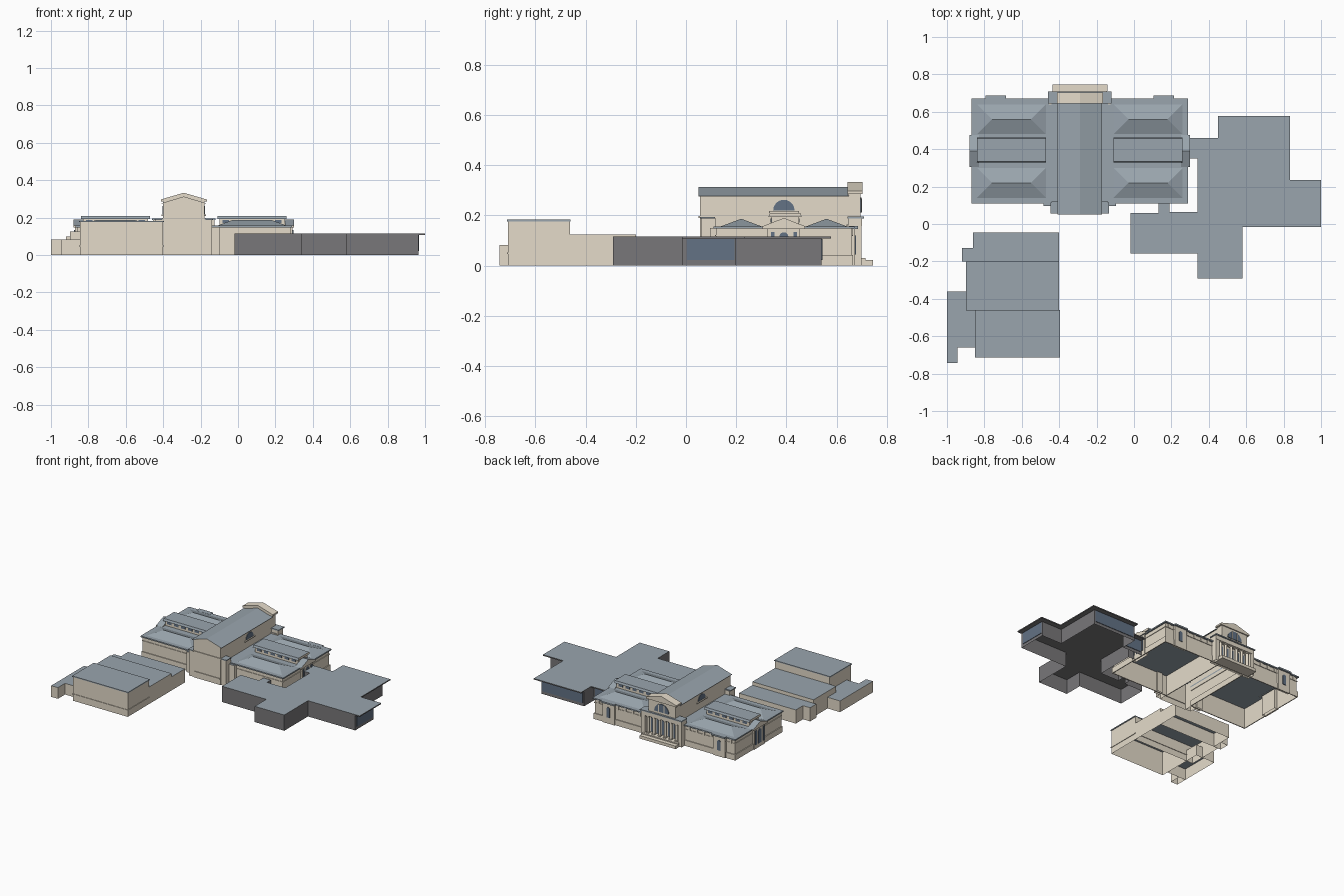
import bpy, bmesh, math

cube = bpy.data.objects.get("Cube")
if cube:
    bpy.data.objects.remove(cube)


def material(name, rgb):
    m = bpy.data.materials.new(name)
    m.use_nodes = True
    col = (*rgb, 1)
    m.diffuse_color = col
    m.node_tree.nodes["Principled BSDF"].inputs["Base Color"].default_value = col
    return m


STONE = material("cream stone", (0.78, 0.71, 0.59))
ROOF = material("blue grey roof", (0.32, 0.375, 0.42))
GREY = material("dark grey wall", (0.19, 0.185, 0.192))
GLASS = material("blue glass", (0.125, 0.17, 0.235))


def finish(name, bm, side, top, bottom):
    """Colour faces by direction; faces whose material is None are left open."""
    bmesh.ops.recalc_face_normals(bm, faces=bm.faces)
    me = bpy.data.meshes.new(name)
    slots = [m for m in dict.fromkeys((side, top, bottom)) if m]
    for m in slots:
        me.materials.append(m)
    gone = []
    for f in bm.faces:
        f.normal_update()
        m = top if f.normal.z > 0.3 else bottom if f.normal.z < -0.5 else side
        if m:
            f.material_index = slots.index(m)
        else:
            gone.append(f)
    bmesh.ops.delete(bm, geom=gone, context="FACES")
    bm.to_mesh(me)
    bm.free()
    ob = bpy.data.objects.new(name, me)
    bpy.context.collection.objects.link(ob)
    return ob


def prism(name, pts, axis, a, b, side, top, bottom):
    """Extrude a 2D outline along an axis from a to b."""
    place = {"x": lambda p, t: (t, p[0], p[1]),
             "y": lambda p, t: (p[0], t, p[1]),
             "z": lambda p, t: (p[0], p[1], t)}[axis]
    bm = bmesh.new()
    lo, hi = [[bm.verts.new(place(p, t)) for p in pts] for t in (a, b)]
    bm.faces.new(lo)
    bm.faces.new(hi)
    for i in range(len(pts)):
        j = (i + 1) % len(pts)
        bm.faces.new((lo[i], lo[j], hi[j], hi[i]))
    return finish(name, bm, side, top, bottom)


def box(name, x, y, z, side=STONE, top=STONE, bottom=STONE):
    pts = [(x[0], y[0]), (x[1], y[0]), (x[1], y[1]), (x[0], y[1])]
    return prism(name, pts, "z", z[0], z[1], side, top, bottom)


def shell(name, x, y, h, z0=0):
    """Room block, open underneath, with a flat roof."""
    return box(name, x, y, (z0, h), STONE, ROOF, None)


def slab(name, x, y, z, grow=0.01):
    """Overhanging roof edge."""
    return box(name, (x[0] - grow, x[1] + grow), (y[0] - grow, y[1] + grow), z, ROOF, ROOF, ROOF)


def band(name, x, y, z, out=0.004):
    """Raised course running round the outside of a block."""
    for k in (0, 1):
        o = out if k else -out
        box(name, tuple(sorted((x[k], x[k] + o))), (y[0] - out, y[1] + out), z)
        box(name, x, tuple(sorted((y[k], y[k] + o))), z)


def gable(name, axis, mid, half, z0, z1, peak, a, b, top=ROOF):
    pts = [(mid - half, z0), (mid + half, z0), (mid + half, z1), (mid, peak), (mid - half, z1)]
    return prism(name, pts, axis, a, b, STONE, top, top)


def glass(name, axis, at, mid, width, z0, z1, arch=False):
    """Thin window plate, optionally round-headed."""
    r = width / 2
    pts = [(mid - r, z0), (mid + r, z0)]
    if arch:
        pts += [(mid + r * math.cos(math.pi * i / 12), z1 + r * math.sin(math.pi * i / 12))
                for i in range(13)]
        if z1 == z0:
            pts = pts[2:]
    else:
        pts += [(mid + r, z1), (mid - r, z1)]
    return prism(name, pts, axis, at - 0.003, at + 0.003, GLASS, GLASS, GLASS)


def hip(name, x, y, z, inset):
    ym = sum(y) / 2
    bm = bmesh.new()
    co = [(x[0], y[0], z[0]), (x[1], y[0], z[0]), (x[1], y[1], z[0]), (x[0], y[1], z[0]),
          (x[0] + inset, ym, z[1]), (x[1] - inset, ym, z[1])]
    v = [bm.verts.new(c) for c in co]
    for f in ((0, 1, 5, 4), (1, 2, 5), (2, 3, 4, 5), (3, 0, 4), (3, 2, 1, 0)):
        bm.faces.new([v[i] for i in f])
    return finish(name, bm, ROOF, ROOF, ROOF)


C = -0.29  # centre line of the main building

# Central hall
shell("hall_walls", (C - 0.11, C + 0.11), (0.055, 0.65), 0.277)
gable("hall_roof", "y", C, 0.12, 0.275, 0.277, 0.313, 0.05, 0.65)
box("hall_front_band", (C - 0.115, C + 0.115), (0.05, 0.06), (0.19, 0.197))
box("hall_front_sill", (C - 0.105, C + 0.105), (0.05, 0.06), (0.042, 0.048))

# Mirrored gallery wings
for s, tag in ((-1, "right"), (1, "left")):
    def span(a, b):
        return tuple(sorted((C + s * a, C + s * b)))

    shell(f"{tag}_hall_front_block", span(0.11, 0.15), (0.06, 0.12), 0.188)
    slab(f"{tag}_hall_front_block_roof", span(0.115, 0.15), (0.062, 0.11), (0.188, 0.194), 0.006)
    shell(f"{tag}_wing_walls", span(0.11, 0.57), (0.12, 0.66), 0.148)
    box(f"{tag}_wing_cornice", span(0.11, 0.58), (0.11, 0.672), (0.148, 0.157), ROOF, ROOF, ROOF)
    band(f"{tag}_wing_frieze", span(0.11, 0.57), (0.12, 0.66), (0.118, 0.123))
    band(f"{tag}_wing_plinth", span(0.11, 0.57), (0.12, 0.66), (0, 0.042), 0.006)
    shell(f"{tag}_corner_block", span(0.15, 0.195), (0.095, 0.13), 0.15)
    for y, part in ((0.14, "front"), (0.48, "back")):
        hip(f"{tag}_{part}_hip_roof", span(0.18, 0.55), (y, y + 0.16), (0.157, 0.187), 0.08)

    # Clerestory with a row of small windows on both sides
    shell(f"{tag}_clerestory", span(0.19, 0.54), (0.34, 0.45), 0.195, 0.155)
    prism(f"{tag}_clerestory_roof", [(0.328, 0.193), (0.462, 0.193), (0.456, 0.209), (0.334, 0.209)],
          "x", *span(0.18, 0.55), STONE, ROOF, ROOF)
    for i in range(6):
        for y in (0.34, 0.45):
            glass(f"{tag}_clerestory_window", "y", y, C + s * (0.225 + 0.056 * i), 0.034, 0.172, 0.188)

    # Gabled end bay
    shell(f"{tag}_end_bay", span(0.55, 0.582), (0.325, 0.455), 0.15)
    gable(f"{tag}_end_gable", "x", 0.39, 0.085, 0.147, 0.157, 0.19, C + s * 0.54, C + s * 0.59)
    glass(f"{tag}_end_door", "x", C + s * 0.583, 0.39, 0.036, 0.03, 0.115, True)
    for y in (0.345, 0.435):
        glass(f"{tag}_end_bay_window", "x", C + s * 0.583, y, 0.014, 0.03, 0.135)

    # Projecting bay and short pilasters on the entrance side
    shell(f"{tag}_back_bay", span(0.40, 0.50), (0.65, 0.673), 0.148)
    slab(f"{tag}_back_bay_cornice", (C + s * 0.45 - 0.045, C + s * 0.45 + 0.045), (0.66, 0.676),
         (0.147, 0.158))
    glass(f"{tag}_back_bay_window", "y", 0.674, C + s * 0.45, 0.026, 0.045, 0.108, True)
    for d in (0.2, 0.26, 0.32, 0.38, 0.54):
        box(f"{tag}_back_pilaster", span(d - 0.008, d + 0.008), (0.65, 0.666), (0.118, 0.148))

    # Half-round window on the hall side
    glass(f"{tag}_hall_lunette", "x", C + s * 0.111, 0.39, 0.085, 0.22, 0.22, True)
    box(f"{tag}_hall_lunette_sill", span(0.105, 0.118), (0.33, 0.45), (0.21, 0.217))

    # Portico end pier
    box(f"{tag}_portico_pier", span(0.135, 0.165), (0.64, 0.7), (0, 0.16), STONE, STONE, None)

# Entrance portico
shell("portico_wall", (C - 0.15, C + 0.15), (0.64, 0.668), 0.165)
box("portico_floor", (C - 0.145, C + 0.145), (0.66, 0.715), (0, 0.03))
box("portico_step", (C - 0.147, C + 0.147), (0.71, 0.745), (0, 0.022))
box("portico_beam", (C - 0.165, C + 0.165), (0.645, 0.702), (0.158, 0.188), STONE, ROOF, STONE)
slab("portico_cornice", (C - 0.163, C + 0.163), (0.65, 0.702), (0.188, 0.196), 0.007)
for i in range(6):
    x = C - 0.115 + 0.046 * i
    ring = [(x + 0.009 * math.cos(math.tau * k / 12), 0.688 + 0.009 * math.sin(math.tau * k / 12))
            for k in range(12)]
    prism("portico_column", ring, "z", 0.03, 0.158, STONE, STONE, STONE)
    for z in (0.03, 0.151):
        box("column_block", (x - 0.011, x + 0.011), (0.677, 0.699), (z, z + 0.007))
    if i < 5:
        glass("portico_window", "y", 0.669, x + 0.023, 0.026, 0.035, 0.14)
shell("attic_walls", (C - 0.11, C + 0.11), (0.645, 0.695), 0.29, 0.19)
gable("attic_pediment", "y", C, 0.123, 0.285, 0.297, 0.333, 0.643, 0.703, STONE)
glass("attic_lunette", "y", 0.696, C, 0.12, 0.212, 0.212, True)
for d in (-0.022, 0.022):
    box("attic_mullion", (C + d - 0.003, C + d + 0.003), (0.69, 0.702), (0.212, 0.267))

# Service annex
shell("annex_tall_block", (-0.845, -0.4), (-0.71, -0.463), 0.178)
slab("annex_tall_roof", (-0.845, -0.4), (-0.709, -0.466), (0.176, 0.183), 0.005)
band("annex_course", (-0.845, -0.4), (-0.71, -0.463), (0.046, 0.052))
shell("annex_middle_block", (-0.898, -0.4), (-0.463, -0.2), 0.125)
shell("annex_rear_block", (-0.862, -0.4), (-0.2, -0.045), 0.1)
shell("annex_rear_corner", (-0.92, -0.862), (-0.2, -0.128), 0.1)
shell("annex_low_block", (-1, -0.845), (-0.66, -0.362), 0.082)
shell("annex_low_corner", (-1, -0.945), (-0.743, -0.66), 0.082)


# Modern wing: walls stand back from the roof edge on two sides
def wing_outline(o):
    return [(-0.02, -0.157), (0.34, -0.157), (0.34, -0.291), (0.58, -0.291), (0.58, -0.015),
            (1 - o, -0.015), (1 - o, 0.235 - o), (0.835 - o, 0.235 - o), (0.835 - o, 0.577 - o),
            (0.45, 0.577 - o), (0.45, 0.46 - o), (0.285, 0.46 - o), (0.285, 0.35), (0.34, 0.35),
            (0.34, 0.065), (0.19, 0.065), (0.19, 0.11), (0.13, 0.11), (0.13, 0.06), (-0.02, 0.06)]


prism("modern_wing_walls", wing_outline(0.036), "z", 0, 0.108, GREY, None, None)
prism("modern_wing_roof", wing_outline(0), "z", 0.108, 0.116, GREY, ROOF, GREY)
glass("modern_wing_end_window", "x", 0.965, 0.098, 0.19, 0.022, 0.106)
glass("modern_wing_back_window", "y", 0.542, 0.625, 0.33, 0.022, 0.106)
glass("modern_wing_link_window", "y", 0.425, 0.37, 0.14, 0.022, 0.106)
